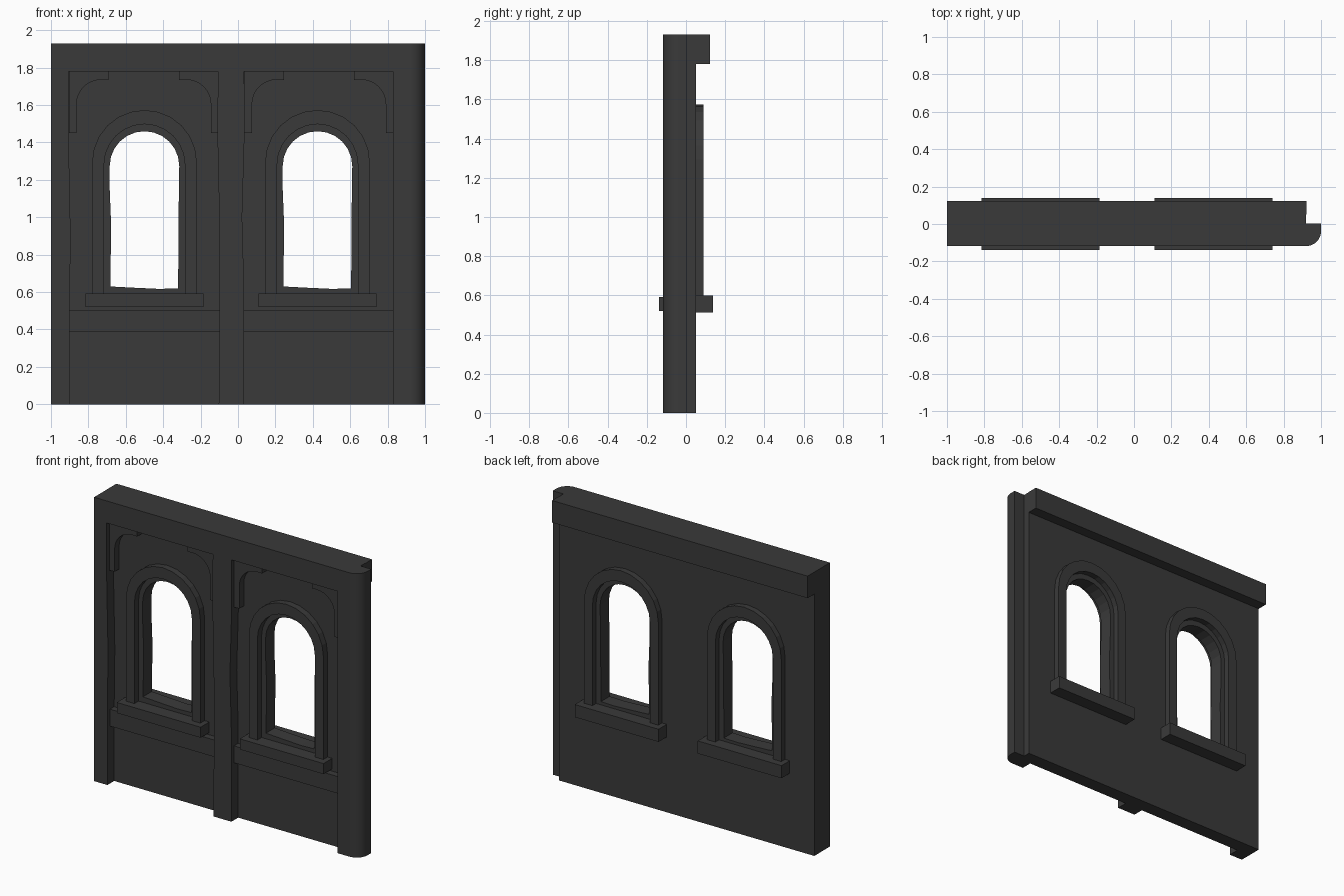
import bpy, bmesh, math
from mathutils import Vector

if "Cube" in bpy.data.objects:
    bpy.data.objects.remove(bpy.data.objects["Cube"])

stone = bpy.data.materials.new("dark_stone")
stone.diffuse_color = (0.042, 0.042, 0.042, 1)
stone.use_nodes = True
stone.node_tree.nodes["Principled BSDF"].inputs["Base Color"].default_value = stone.diffuse_color

FRONT, PANEL, BACK = -0.118, -0.045, 0.05   # post face, recessed wall face, rear wall face
TOP, BEAM = 1.93, 1.78
WINDOWS = {"left": -0.50, "right": 0.425}
BAYS = {"left": (-0.903, -0.105), "right": (0.035, 0.83)}


def prism(name, loops, a, b, axis="y"):
    """Extrude closed 2D loops (first is the outline, others are holes) from a to b."""
    def place(u, v):
        return Vector((u, a, v)) if axis == "y" else Vector((u, v, a))
    normal = Vector((0, 1, 0)) if axis == "y" else Vector((0, 0, 1))
    bm = bmesh.new()
    edges = []
    for loop in loops:
        vs = [bm.verts.new(place(*p)) for p in loop]
        edges += [bm.edges.new((vs[i - 1], vs[i])) for i in range(len(vs))]
    if len(loops) == 1:
        bm.faces.new(vs)
    else:
        bmesh.ops.triangle_fill(bm, edges=edges, use_beauty=True, normal=normal)
    ext = bmesh.ops.extrude_face_region(bm, geom=bm.faces[:], use_keep_orig=True)
    moved = [g for g in ext["geom"] if isinstance(g, bmesh.types.BMVert)]
    bmesh.ops.translate(bm, verts=moved, vec=normal * (b - a))
    bmesh.ops.recalc_face_normals(bm, faces=bm.faces[:])
    me = bpy.data.meshes.new(name)
    bm.to_mesh(me)
    bm.free()
    me.materials.append(stone)
    ob = bpy.data.objects.new(name, me)
    bpy.context.collection.objects.link(ob)
    return ob


def box(name, x0, x1, y0, y1, z0, z1):
    return prism(name, [[(x0, z0), (x1, z0), (x1, z1), (x0, z1)]], y0, y1)


def arc(cx, cz, r, a0, a1, n):
    return [(cx + r * math.cos(math.radians(a0 + (a1 - a0) * i / n)),
             cz + r * math.sin(math.radians(a0 + (a1 - a0) * i / n))) for i in range(n + 1)]


def arch(cx, r, spring, n=12):
    return arc(cx, spring, r, 0, 180, n)


# Thin wall with two arched openings and slightly worn sill lines
holes = [arch(c, 0.186, 1.274) +
         [(c - 0.186, 1.15), (c - 0.178, 0.95), (c - 0.183, 0.63),
          (c - 0.05, 0.623), (c + 0.08, 0.617), (c + 0.18, 0.62),
          (c + 0.182, 1.0)] for c in WINDOWS.values()]
prism("wall", [[(-1, 0), (0.92, 0), (0.92, TOP), (-1, TOP)]] + holes, PANEL, BACK)

# Beam across the front and cornice on the back
box("front_beam", -1, 0.9, FRONT, PANEL, BEAM, TOP)
box("back_cornice", -1, 0.922, BACK, 0.122, BEAM, TOP)

# Posts, with slightly uneven edges
prism("left_post", [[(-1, 0), (-0.9, 0), (-0.9, 0.5), (-0.895, 0.9), (-0.905, 1.4),
                     (-0.905, BEAM), (-1, BEAM)]], FRONT, PANEL)
prism("middle_post", [[(-0.103, 0), (0.033, 0), (0.033, 0.6), (0.022, 1.0), (0.035, 1.45),
                       (0.033, BEAM), (-0.107, BEAM), (-0.11, 1.45), (-0.1, 1.0),
                       (-0.098, 0.5)]], FRONT, PANEL)

# Corner post with a rounded outer edge
corner = [(0.83, 0.003), (0.83, FRONT)] + arc(0.92, FRONT + 0.08, 0.08, -90, 0, 10) + [(1, 0.003)]
post = prism("corner_post", [corner], 0, TOP, axis="z")
bpy.context.view_layer.objects.active = post
post.select_set(True)
bpy.ops.object.shade_smooth_by_angle(angle=math.radians(30))

# Curved bracket outline, measured from the upper corner of a bay
bracket = [(0, 0), (0.21, 0), (0.21, -0.045)] + arc(0.17, -0.175, 0.13, 90, 180, 8) + \
          [(0.04, -0.33), (0, -0.33)]

for side, (x0, x1) in BAYS.items():
    # Moulded band under the window
    box(side + "_band", x0 - 0.01, x1 + 0.01, -0.09, PANEL, 0.39, 0.505)
    # Mirrored pair of brackets under the beam
    for name, x, s in (("outer", x0, 1), ("inner", x1, -1)):
        prism(f"{side}_{name}_bracket", [[(x + s * u, BEAM + v) for u, v in bracket]],
              -0.093, PANEL)

for side, c in WINDOWS.items():
    # Arched surrounds on both faces
    outer = [(c + 0.28, 0.58)] + arch(c, 0.28, 1.293) + [(c - 0.28, 0.58)]
    inner = [(c - 0.216, 0.58)] + arch(c, 0.216, 1.282)[::-1] + [(c + 0.216, 0.58)]
    for face, y0, y1 in (("front", -0.09, PANEL), ("back", BACK, 0.09)):
        # split into matching quads so the surround stays open at the foot
        prism(f"{side}_{face}_surround", [outer + inner], y0, y1)
    # Projecting sills
    box(side + "_front_sill", c - 0.315, c + 0.315, -0.138, PANEL, 0.52, 0.592)
    box(side + "_back_sill", c - 0.315, c + 0.315, BACK, 0.138, 0.512, 0.598)
